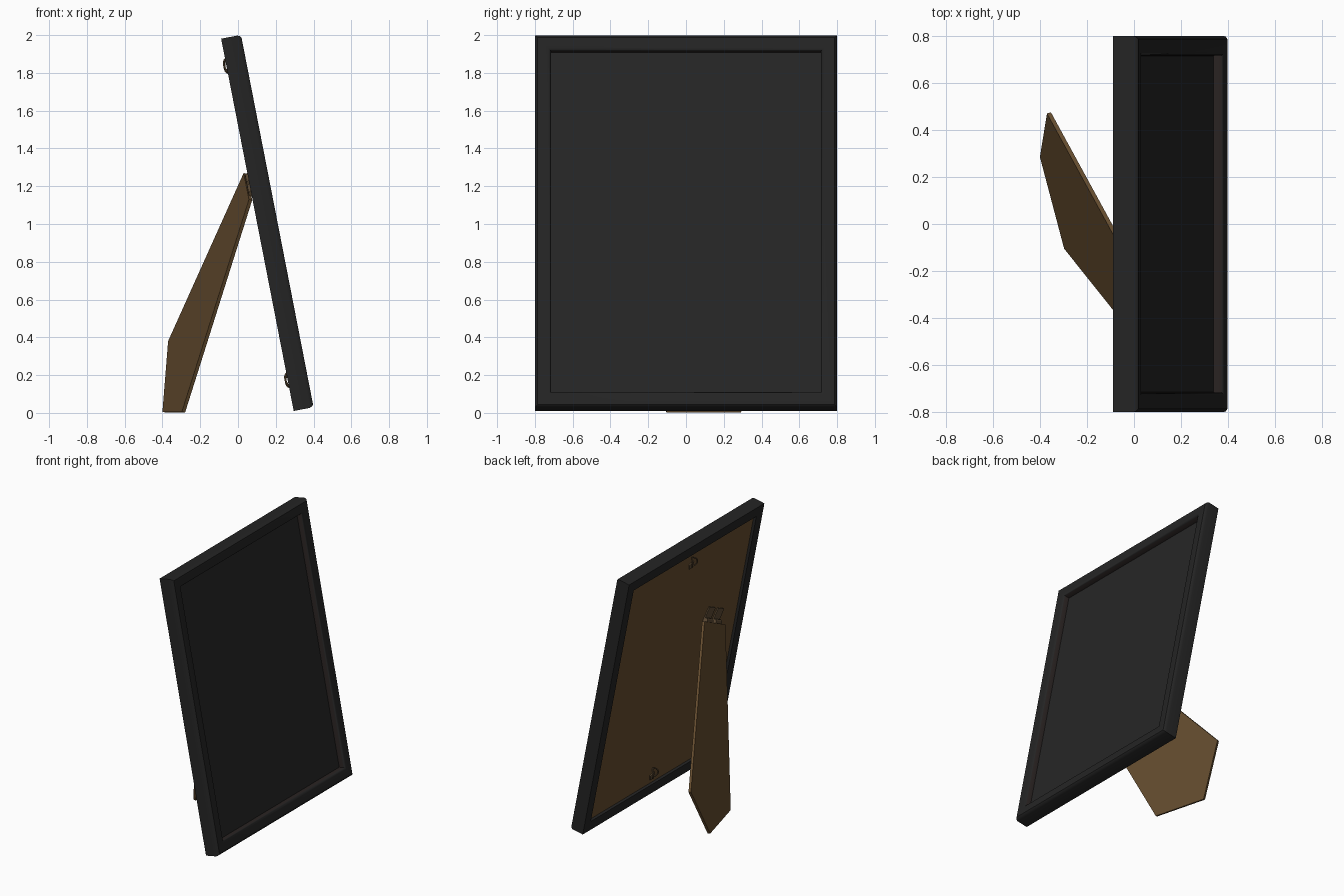
import bpy, bmesh, math
from mathutils import Matrix, Vector

if "Cube" in bpy.data.objects:
    bpy.data.objects.remove(bpy.data.objects["Cube"])

H, W = 2.008, 0.8                      # frame height, half width
T = math.radians(11.03)
UP = Vector((-math.sin(T), 0, math.cos(T)))
N = Vector((math.cos(T), 0, math.sin(T)))
# panel space: x = across, y = up the frame, z = out of the picture
PANEL = Matrix(((0, UP.x, N.x, 0.295), (1, 0, 0, 0),
                (0, UP.z, N.z, 0.01), (0, 0, 0, 1)))


def material(name, c):
    m = bpy.data.materials.new(name)
    m.diffuse_color = (*c, 1)
    m.use_nodes = True
    m.node_tree.nodes["Principled BSDF"].inputs["Base Color"].default_value = m.diffuse_color
    return m


BLACK = material("black", (0.018, 0.018, 0.018))
LIP = material("dark_lip", (0.023, 0.017, 0.016))
DARK = material("charcoal", (0.019, 0.019, 0.019))
BROWN = material("brown_board", (0.135, 0.076, 0.029))
METAL = material("bronze", (0.11, 0.07, 0.035))


def finish(bm, name, mats, matrix=None, smooth=False):
    bmesh.ops.recalc_face_normals(bm, faces=bm.faces)
    me = bpy.data.meshes.new(name)
    bm.to_mesh(me)
    bm.free()
    for m in mats:
        me.materials.append(m)
    ob = bpy.data.objects.new(name, me)
    bpy.context.collection.objects.link(ob)
    if matrix:
        ob.matrix_world = matrix
    if smooth:
        bpy.context.view_layer.objects.active = ob
        ob.select_set(True)
        bpy.ops.object.shade_smooth_by_angle(angle=math.radians(40))
        ob.select_set(False)
    return ob


def box(name, lo, hi, mat, matrix):
    bm = bmesh.new()
    lo, hi = Vector(lo), Vector(hi)
    size = hi - lo
    bmesh.ops.create_cube(bm, size=1, matrix=Matrix.Translation((lo + hi) / 2)
                          @ Matrix.Diagonal((*size, 1)))
    return finish(bm, name, [mat], matrix)


# mitred frame: moulding profile (inset, depth) swept round four corners
profile = [(0, 0), (0, 0.085), (0.004, 0.098), (0.014, 0.107), (0.07, 0.107),
           (0.079, 0.103), (0.084, 0.095), (0.085, 0.05), (0.075, 0.045), (0.075, 0)]
bm = bmesh.new()
rings = []
for sx, sy in ((-1, -1), (1, -1), (1, 1), (-1, 1)):
    rings.append([bm.verts.new((sx * (W - d), H / 2 + sy * (H / 2 - d), w))
                  for d, w in profile])
n = len(profile)
for i in range(4):
    a, b = rings[i], rings[(i + 1) % 4]
    for j in range(n):
        k = (j + 1) % n
        f = bm.faces.new((a[j], a[k], b[k], b[j]))
        f.material_index = 1 if j == 6 else 0
finish(bm, "frame", [BLACK, LIP], PANEL, True)

# picture sheet and backing board
box("picture", (-W + 0.078, 0.078, 0.045), (W - 0.078, H - 0.078, 0.06), DARK, PANEL)
box("backing_board", (-W + 0.07, 0.07, 0.02), (W - 0.07, H - 0.07, 0.045), BROWN, PANEL)

# pentagonal easel leg resting on its lower edge
outline = [(-0.37, 0.47, 0.38), (-0.40, 0.285, 0.006), (-0.297, -0.105, 0.006),
           (0.058, -0.55, 1.13), (0.03, -0.262, 1.27)]
leg_n = Vector((-0.944, -0.254, 0.219))
bm = bmesh.new()
back = [bm.verts.new(p) for p in outline]
front = [bm.verts.new(Vector(p) - leg_n * 0.018) for p in outline]
bm.faces.new(back)
bm.faces.new(front[::-1])
for i in range(5):
    k = (i + 1) % 5
    bm.faces.new((back[i], front[i], front[k], back[k]))
finish(bm, "easel_leg", [BROWN])

# hinge: two leaves and a barrel along the top edge of the leg
HINGE = PANEL @ Matrix.Translation((-0.405, 1.215, 0)) @ Matrix.Rotation(math.radians(25.8), 4, 'Z')
for s in (-1, 1):
    c = s * 0.065
    box("hinge_leaf", (c - 0.045, 0, 0.012), (c + 0.045, 0.1, 0.021), METAL, HINGE)
    bm = bmesh.new()
    bmesh.ops.create_cone(bm, cap_ends=True, segments=12, radius1=0.018, radius2=0.018,
                          depth=0.09, matrix=Matrix.Translation((c, 0.005, 0.003))
                          @ Matrix.Rotation(math.pi / 2, 4, 'Y'))
    finish(bm, "hinge_barrel", [METAL], HINGE, True)

# wall hangers: small plate with a bowed wire loop
for v in (0.165, 1.86):
    at = PANEL @ Matrix.Translation((0, v, 0)) @ Matrix.Rotation(math.radians(-15), 4, 'Z')
    box("hanger_plate", (-0.025, -0.055, 0.012), (0.025, -0.015, 0.021), METAL, at)
    cu = bpy.data.curves.new("hanger_loop", 'CURVE')
    cu.dimensions = '3D'
    cu.bevel_depth = 0.005
    cu.bevel_resolution = 1
    sp = cu.splines.new('POLY')
    sp.points.add(15)
    for i, p in enumerate(sp.points):
        t = i * math.tau / 16
        p.co = (0.03 * math.sin(t), 0.04 * math.cos(t), 0.012 - 0.024 * abs(math.sin(t)), 1)
    sp.use_cyclic_u = True
    cu.materials.append(METAL)
    ob = bpy.data.objects.new("hanger_loop", cu)
    bpy.context.collection.objects.link(ob)
    ob.matrix_world = at
